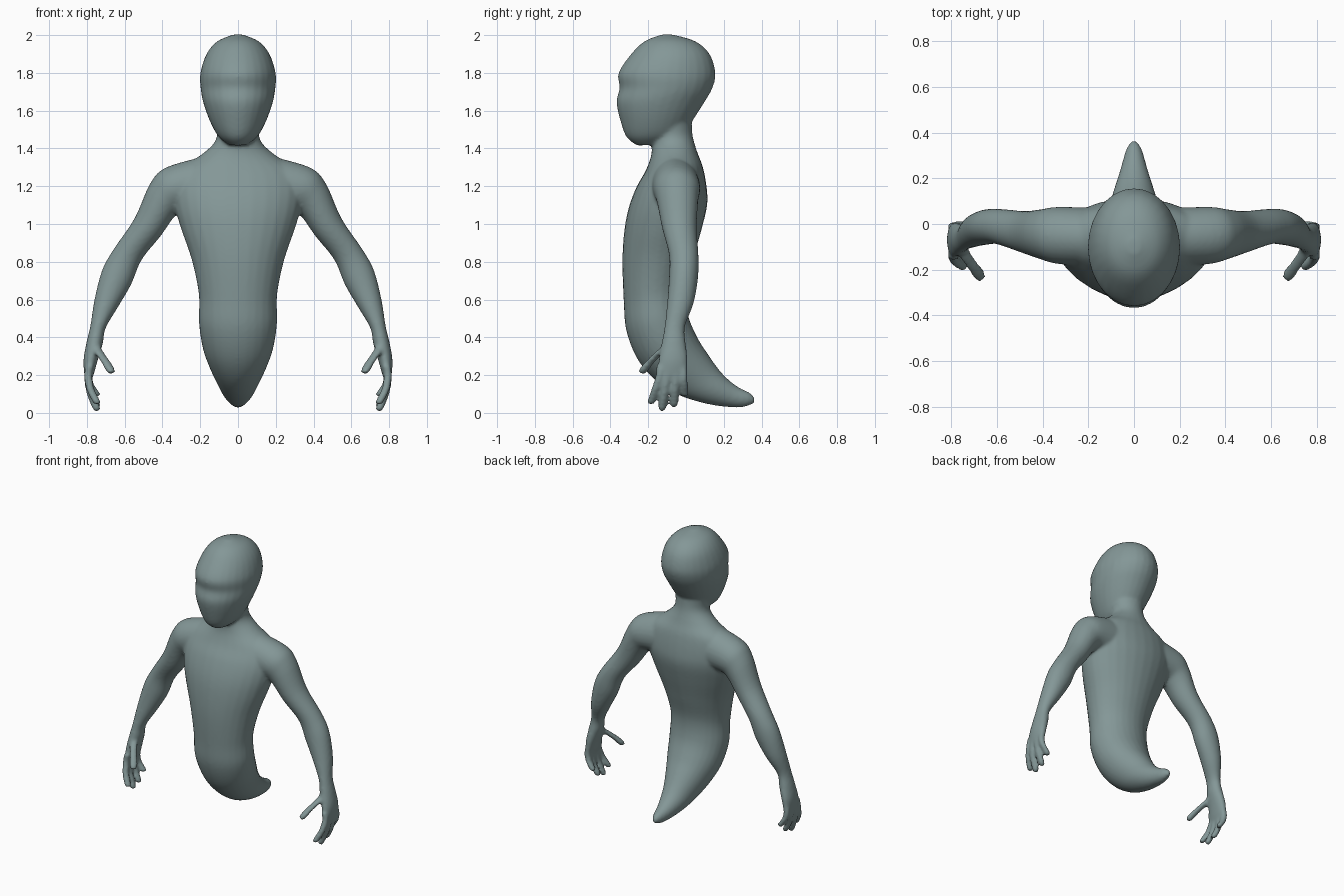
import bpy
import bmesh
import math
from mathutils import Vector

if "Cube" in bpy.data.objects:
    bpy.data.objects.remove(bpy.data.objects["Cube"], do_unlink=True)

RING = 28
STEPS = 5


def spline(a, b, c, d, t):
    """Smooth blend from section b to section c."""
    return [0.5 * (2 * q + (r - p) * t + (2 * p - 5 * q + 4 * r - s) * t * t
                   + (3 * q - p - 3 * r + s) * t ** 3)
            for p, q, r, s in zip(a, b, c, d)]


def refine(sections):
    padded = [sections[0]] + sections + [sections[-1]]
    rows = []
    for i in range(len(sections) - 1):
        rows += [spline(*padded[i:i + 4], k / STEPS) for k in range(STEPS)]
    return rows + [sections[-1]]


def loft(bm, sections, place):
    """Skin elliptical rings; each section holds two opposite points in a
    plane, the centre across that plane and the half width across it."""
    rings = []
    for u0, z0, u1, z1, centre, width in refine(sections):
        ring = []
        for k in range(RING):
            angle = math.tau * k / RING
            c = math.cos(angle) / 2
            u = (u0 + u1) / 2 + c * (u1 - u0)
            z = (z0 + z1) / 2 + c * (z1 - z0)
            ring.append(bm.verts.new(place(u, centre + width * math.sin(angle), z)))
        rings.append(ring)
    for low, high in zip(rings, rings[1:]):
        for k in range(RING):
            n = (k + 1) % RING
            bm.faces.new((low[k], low[n], high[n], high[k]))
    bm.faces.new(rings[0][::-1])
    bm.faces.new(rings[-1])


def centred(rows):
    return [(*row[:4], 0, row[4]) for row in rows]


def digit(points, radius):
    """Round finger that closes in a blunt tip."""
    rows = [(x - radius, z, x + radius, z, y, radius) for x, y, z in points]
    x, y, z = points[-1]
    tip = radius * 0.45
    rows.append((x - tip, z - radius * 0.7, x + tip, z - radius * 0.7, y, tip))
    return rows


# Torso and curled tail: front y, z, back y, z, half width
torso = centred([
    (-.17, 1.54, .03, 1.58, .12),
    (-.18, 1.43, .035, 1.47, .115),
    (-.185, 1.36, .06, 1.38, .19),
    (-.215, 1.28, .09, 1.3, .31),
    (-.265, 1.19, .11, 1.19, .345),
    (-.305, 1.08, .112, 1.1, .335),
    (-.327, .96, .085, .98, .3),
    (-.337, .8, .04, .82, .245),
    (-.33, .6, .0, .66, .208),
    (-.317, .44, .01, .52, .207),
    (-.26, .29, .06, .4, .187),
    (-.17, .18, .11, .32, .152),
    (-.05, .1, .17, .235, .112),
    (.08, .055, .22, .18, .085),
    (.2, .033, .28, .135, .058),
    (.3, .03, .34, .105, .036),
    (.36, .05, .368, .075, .01),
])

# Head from chin to crown, same layout
head = centred([
    (-.26, 1.415, -.1, 1.425, .05),
    (-.315, 1.46, -.02, 1.47, .105),
    (-.347, 1.545, .03, 1.54, .148),
    (-.368, 1.645, .095, 1.64, .184),
    (-.352, 1.72, .14, 1.72, .198),
    (-.357, 1.8, .156, 1.8, .199),
    (-.29, 1.9, .125, 1.9, .167),
    (-.22, 1.967, .05, 1.967, .11),
    (-.13, 2.003, -.07, 2.003, .025),
])

# Arm and palm: inner x, z, outer x, z, centre y, half depth
arm = [
    (.12, 1.05, .17, 1.36, -.06, .13),
    (.28, 1.07, .38, 1.3, -.05, .125),
    (.335, 1.04, .465, 1.215, -.045, .11),
    (.41, .935, .548, 1.03, -.035, .092),
    (.51, .81, .66, .865, -.012, .078),
    (.565, .68, .72, .755, -.013, .077),
    (.635, .56, .76, .6, -.03, .07),
    (.7, .45, .782, .46, -.06, .054),
    (.715, .37, .803, .37, -.065, .064),
    (.742, .28, .818, .28, -.068, .077),
    (.765, .2, .813, .2, -.075, .076),
    (.775, .175, .8, .175, -.075, .06),
]

# Fingers: knuckle y, tip y, tip z
fingers = [(-.138, -.183, .06), (-.1, -.127, .025),
           (-.055, -.063, .045), (-.014, -.008, .1)]
thumb = digit([(.755, -.09, .36), (.735, -.14, .32),
               (.7, -.19, .27), (.675, -.225, .225)], .026)

bm = bmesh.new()
for sections in (torso, head):
    loft(bm, sections, lambda u, across, z: Vector((across, u, z)))

for side in (1, -1):
    def place(u, across, z):
        return Vector((side * u, across, z))
    loft(bm, arm, place)
    loft(bm, thumb, place)
    for base, end, low in fingers:
        path = [(.785, base, .25), (.793, base, .2),
                (.783, (base + end) / 2, (.2 + low) / 2), (.75, end, low)]
        loft(bm, digit(path, .022), place)

bmesh.ops.recalc_face_normals(bm, faces=bm.faces[:])
mesh = bpy.data.meshes.new("body")
bm.to_mesh(mesh)
bm.free()
body = bpy.data.objects.new("body", mesh)
bpy.context.collection.objects.link(body)

# Skin colour
skin = bpy.data.materials.new("grey_teal_skin")
skin.use_nodes = True
colour = (.23, .31, .31, 1)
skin.diffuse_color = colour
skin.node_tree.nodes["Principled BSDF"].inputs["Base Color"].default_value = colour
mesh.materials.append(skin)

# Fuse the parts into one skin and soften the joins
remesh = body.modifiers.new("fuse", "REMESH")
remesh.mode = "VOXEL"
remesh.voxel_size = .01
remesh.use_smooth_shade = True
soften = body.modifiers.new("soften", "SMOOTH")
soften.factor = .5
soften.iterations = 8
bpy.context.view_layer.objects.active = body
body.select_set(True)
for name in ("fuse", "soften"):
    bpy.ops.object.modifier_apply(modifier=name)
bpy.ops.object.shade_smooth()
